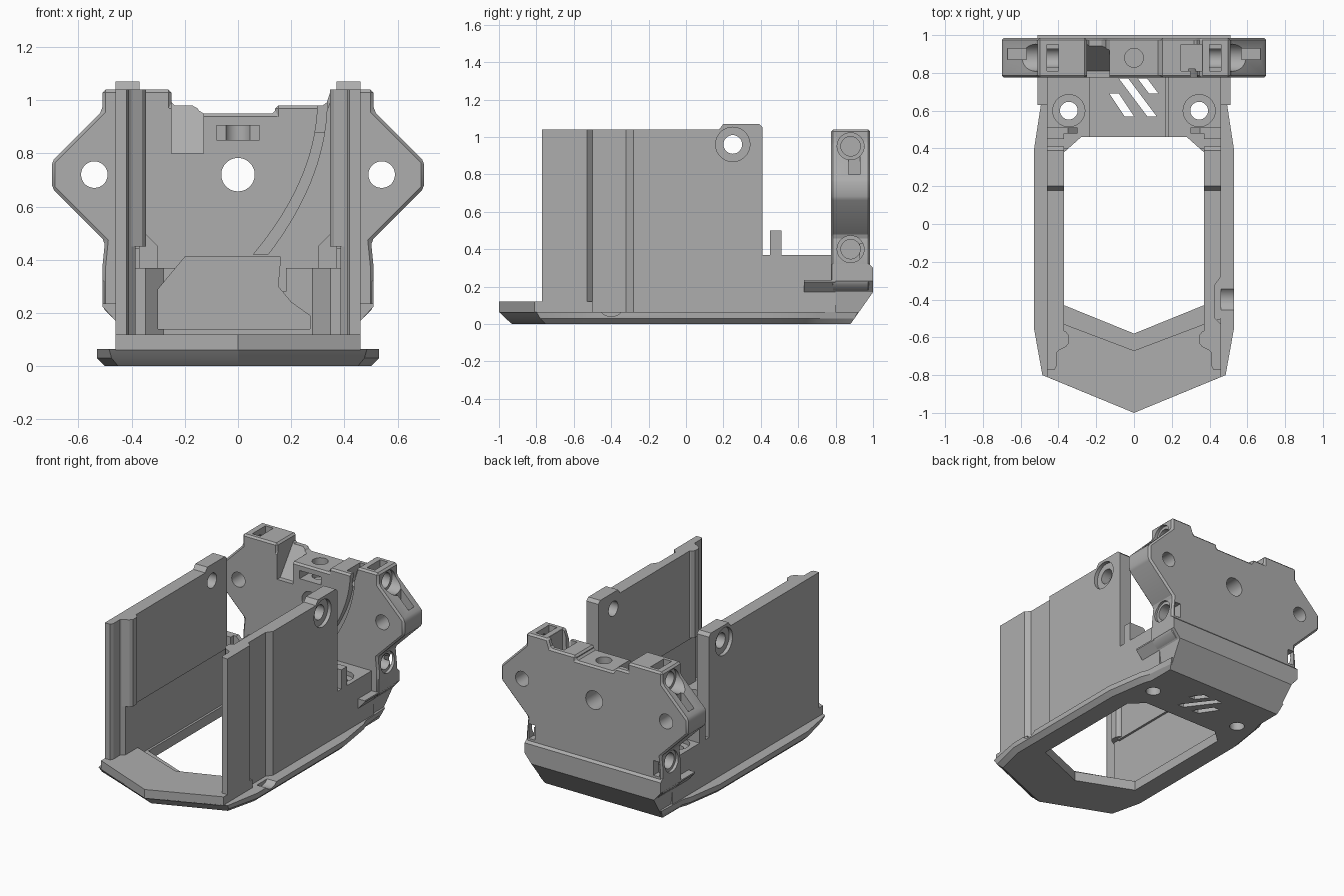
import bpy, bmesh, math
from mathutils import Vector

if "Cube" in bpy.data.objects:
    bpy.data.objects.remove(bpy.data.objects["Cube"])

grey = bpy.data.materials.new("plain grey")
grey.use_nodes = True
colour = (0.42, 0.42, 0.42, 1)
grey.diffuse_color = colour
grey.node_tree.nodes["Principled BSDF"].inputs["Base Color"].default_value = colour


def loft(name, rings):
    """Solid through a list of equal-length rings of 3D points."""
    bm = bmesh.new()
    loops = [[bm.verts.new(p) for p in ring] for ring in rings]
    n = len(loops[0])
    for a, b in zip(loops, loops[1:]):
        for i in range(n):
            j = (i + 1) % n
            bm.faces.new((a[i], a[j], b[j], b[i]))
    bm.faces.new(loops[0][::-1])
    bm.faces.new(loops[-1])
    bmesh.ops.recalc_face_normals(bm, faces=bm.faces)
    mesh = bpy.data.meshes.new(name)
    bm.to_mesh(mesh)
    bm.free()
    mesh.materials.append(grey)
    ob = bpy.data.objects.new(name, mesh)
    bpy.context.collection.objects.link(ob)
    return ob


def prism(name, pts, axis, lo, hi):
    """Extrude a 2D outline along an axis; outline uses the other two axes in order."""
    def place(p, h):
        q = list(p)
        q.insert("xyz".index(axis), h)
        return Vector(q)
    return loft(name, [[place(p, h) for p in pts] for h in (lo, hi)])


def box(name, x, y, z):
    return prism(name, [(x[0], y[0]), (x[1], y[0]), (x[1], y[1]), (x[0], y[1])], "z", *z)


def rod(name, centre, r, axis, lo, hi, n=28):
    a, b = centre
    ring = [(a + r * math.cos(math.tau * i / n), b + r * math.sin(math.tau * i / n)) for i in range(n)]
    return prism(name, ring, axis, lo, hi)


def apply(ob, kind, **settings):
    mod = ob.modifiers.new(kind, kind)
    for key, value in settings.items():
        setattr(mod, key, value)
    bpy.context.view_layer.objects.active = ob
    bpy.ops.object.modifier_apply(modifier=mod.name)


def cut(targets, *cutters):
    for c in cutters:
        for t in targets:
            apply(t, "BOOLEAN", object=c, operation="DIFFERENCE", solver="EXACT")
        bpy.data.objects.remove(c)


def both(half):
    """Complete a half outline by mirroring it across x = 0."""
    return half + [(-x, y) for x, y in reversed(half) if x > 0]


def flat(pts, z):
    return [(x, y, z) for x, y in pts]


def span(s, a, b):
    return sorted((s * a, s * b))


# Base tray with chamfered underside
rim = [(0.53, -0.55), (0.53, 0.39), (0.49, 0.65), (0.47, 0.70)]
bottom = [(0, -0.93), (0.45, -0.75), (0.5, -0.54), (0.5, 0.38), (0.46, 0.64), (0.44, 0.7), (0.44, 0.88)]
middle = [(0, -0.965), (0.475, -0.78)] + rim + [(0.45, 0.9)]
top = [(0, -1), (0.485, -0.8)] + rim + [(0.46, 0.92)]
base = loft("base_tray", [flat(both(bottom), 0), flat(both(middle), 0.03), flat(both(top), 0.065)])

# Raised chevron lip at the front
front_lip = prism("front_lip", [(0, -1), (0.46, -0.81), (0.46, -0.5), (0.37, -0.53), (0, -0.67),
                                (-0.37, -0.53), (-0.46, -0.5), (-0.46, -0.81)], "z", 0.06, 0.12)

# Rear body, and lower skirt that slopes under the back
body = box("rear_body", (-0.46, 0.46), (0.4, 0.8), (0.03, 0.37))


def skirt_ring(x, back, z):
    return flat([(-x, 0.78), (x, 0.78), (x, back), (-x, back)], z)


skirt = loft("rear_skirt", [skirt_ring(0.44, 0.88, 0), skirt_ring(0.46, 1.0, 0.17),
                            skirt_ring(0.51, 1.0, 0.23), skirt_ring(0.51, 1.0, 0.3),
                            skirt_ring(0.51, 0.98, 0.32)])

# Back plate with side wings and raised corner blocks
right_edge = [(0.46, 0.17), (0.51, 0.22), (0.51, 0.37), (0.5, 0.47), (0.7, 0.67),
              (0.7, 0.77), (0.51, 0.96), (0.51, 1.04)]
crown = [(0.35, 1.04), (0.33, 0.98), (0.14, 0.98), (0.14, 0.95), (-0.14, 0.95),
         (-0.16, 0.98), (-0.25, 0.98), (-0.25, 1.04)]
plate = prism("back_plate", right_edge + crown + [(-x, z) for x, z in reversed(right_edge)],
              "y", 0.775, 0.985)
apply(plate, "BEVEL", width=0.012, segments=1, limit_method="ANGLE")

# Central opening and tunnel below the plate
opening = both([(0, -0.58), (0.37, -0.43), (0.37, 0.38), (0.28, 0.46)])
cut([base, body], prism("opening_cut", opening, "z", -0.1, 0.6))
tunnel = [(-0.3, 0.14), (-0.3, 0.29), (-0.2, 0.41), (0.16, 0.41), (0.15, 0.3), (0.2, 0.24), (0.27, 0.19), (0.27, 0.14)]
cut([body, skirt, plate], prism("tunnel_cut", tunnel, "y", 0.3, 0.9))
cut([body], box("well_cut", (-0.21, 0.18), (0.3, 0.775), (0.28, 0.6)))

# Slanted floor vents and mounting holes
for a, b, hi, lo in ((-0.13, -0.05, 0.69, 0.57), (-0.08, 0.07, 0.77, 0.57), (0.02, 0.08, 0.77, 0.69)):
    vent = [(a, hi), (a + 0.05, hi), (b + 0.05, lo), (b, lo)]
    cut([base, body], prism("vent_cut", vent, "z", -0.1, 0.25))
for s in (-1, 1):
    cut([base, body], rod("screw_cut", (s * 0.345, 0.6), 0.047, "z", -0.1, 0.6))
    cut([body], rod("screw_recess_cut", (s * 0.345, 0.6), 0.085, "z", 0.34, 0.6))

# Plate holes, sockets and pockets
cut([plate], rod("centre_cut", (0, 0.72), 0.063, "y", 0.7, 1.1),
    rod("top_cut", (0, 0.88), 0.05, "z", 0.82, 1.1),
    box("window_cut", (-0.08, 0.08), (0.7, 0.9), (0.85, 0.905)),
    prism("ramp_cut", [(0.7, 0.8), (0.81, 0.8), (0.95, 0.99), (0.95, 1.1), (0.7, 1.1)], "x", -0.25, -0.13),
    box("channel_mouth_cut", (0.25, 0.36), (0.81, 0.95), (0.88, 1.1)))
for s in (-1, 1):
    cut([plate], rod("wing_cut", (s * 0.54, 0.72), 0.05, "y", 0.7, 1.1),
        box("wing_slot_cut", span(s, 0.57, 0.67), (0.87, 0.93), (0.77, 1)),
        box("nut_slot_cut", span(s, 0.4, 0.46), (0.81, 0.95), (0.97, 1.1)),
        box("rear_slot_cut", span(s, 0.445, 0.49), (0.93, 1.1), (0.33, 0.43)))
    for z in (0.95, 0.4):
        cut([plate], rod("socket_cut", (0.88, z), 0.072, "x", *span(s, 0.49, 0.6)),
            rod("socket_bore_cut", (0.88, z), 0.052, "x", *span(s, 0.4, 0.6)))

# Curved channel on the plate front
heights = [0.42 + 0.6 * i / 16 for i in range(17)]
outer = [(0.30 - 0.72 * (1 - z) ** 2, z) for z in heights]
inner = [(0.335 - 0.66 * (1 - z) ** 2, z) for z in heights]
cut([plate], prism("channel_cut", outer + inner[::-1], "y", 0.7, 0.82))

# Side walls with ribs, top rear lugs, posts and rear wedges
parts = [base, front_lip, body, skirt, plate]
for s, side in ((1, "left"), (-1, "right")):
    plan = [(0.46, -0.77), (0.42, -0.77), (0.41, -0.75), (0.41, -0.68), (0.385, -0.655), (0.385, 0.41), (0.46, 0.41)]
    wall = prism(side + "_wall", [(s * x, y) for x, y in plan], "z", 0.03, 1.04)
    liner = box(side + "_wall_liner", span(s, 0.37, 0.4), (-0.6, 0.41), (0.44, 1.04))
    lug = prism(side + "_lug", [(0.17, 1.03), (0.2, 1.07), (0.39, 1.07), (0.41, 1.05), (0.41, 1.03)],
                "x", *span(s, 0.37, 0.46))
    rib = prism(side + "_rib", [(s * x, y) for x, y in ((0.4, -0.67), (0.36, -0.65), (0.345, -0.63),
                (0.345, -0.59), (0.36, -0.57), (0.4, -0.55))], "z", 0.45, 1.04)
    cut([wall, liner, lug], rod("lug_bore_cut", (0.25, 0.96), 0.05, "x", *span(s, 0.3, 0.6)))
    cut([wall, lug], rod("lug_recess_cut", (0.25, 0.96), 0.092, "x", *span(s, 0.435, 0.6)))
    if s > 0:
        # Outer wall recess and finger scoop on one side only
        dip = [(0.5, -0.55), (0.46, -0.53), (0.43, -0.5), (0.43, -0.32), (0.46, -0.28), (0.5, -0.27)]
        cut([wall], prism("wall_recess_cut", dip, "z", 0.065, 1.2))
        cut([base], rod("scoop_cut", (-0.4, 0.115), 0.075, "x", 0.46, 0.6))
    post = box(side + "_post", span(s, 0.37, 0.46), (0.45, 0.51), (0.35, 0.5))
    pad = prism(side + "_post_pad", [(s * x, z) for x, z in ((0.3, 0.36), (0.3, 0.45), (0.35, 0.5),
                (0.4, 0.5), (0.4, 0.36))], "y", 0.48, 0.51)
    wedge = prism(side + "_rear_wedge", [(s * x, z) for x, z in ((0.44, 0.17), (0.46, 0.17), (0.51, 0.225),
                  (0.51, 0.235), (0.44, 0.235))], "y", 0.63, 0.8)
    parts += [wall, liner, lug, rib, post, pad, wedge]

# Crisp edges with smooth round surfaces
for ob in parts:
    bpy.ops.object.select_all(action="DESELECT")
    ob.select_set(True)
    bpy.context.view_layer.objects.active = ob
    bpy.ops.object.shade_smooth_by_angle(angle=math.radians(25))
